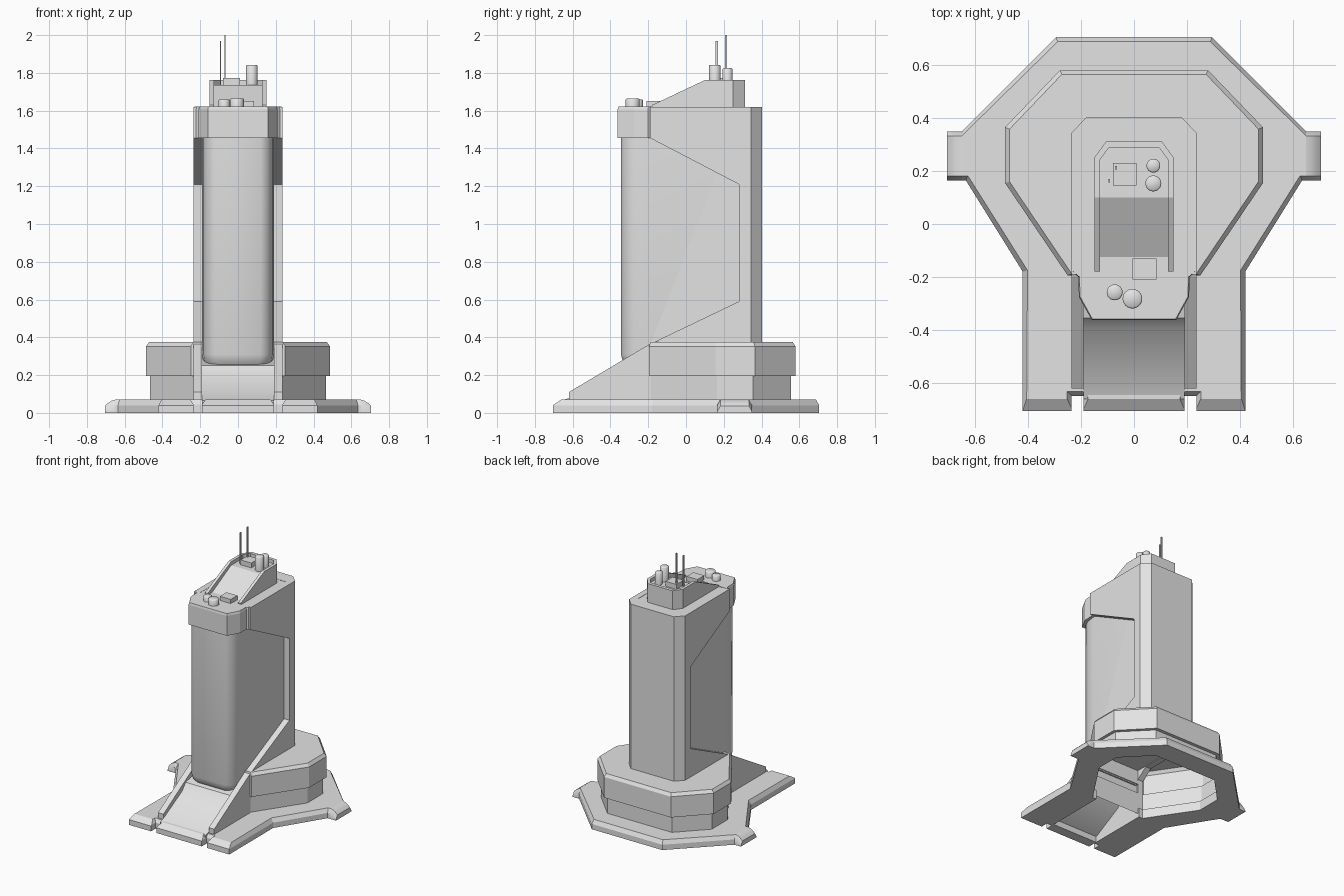
import bpy, bmesh
from math import radians

cube = bpy.data.objects.get("Cube")
if cube:
    bpy.data.objects.remove(cube, do_unlink=True)

grey = bpy.data.materials.new("light_grey")
grey.use_nodes = True
COLOUR = (0.77, 0.77, 0.77, 1)
grey.diffuse_color = COLOUR
grey.node_tree.nodes["Principled BSDF"].inputs["Base Color"].default_value = COLOUR


def finish(name, bm, smooth=None):
    bmesh.ops.recalc_face_normals(bm, faces=bm.faces)
    mesh = bpy.data.meshes.new(name)
    bm.to_mesh(mesh)
    bm.free()
    mesh.materials.append(grey)
    ob = bpy.data.objects.new(name, mesh)
    bpy.context.collection.objects.link(ob)
    if smooth:
        bpy.ops.object.select_all(action='DESELECT')
        ob.select_set(True)
        bpy.context.view_layer.objects.active = ob
        bpy.ops.object.shade_smooth_by_angle(angle=radians(smooth))
    return ob


def loft(name, rings, smooth=None, bottom=True):
    """Skin equal-length rings of 3D points and cap the ends."""
    bm = bmesh.new()
    rows = [[bm.verts.new(p) for p in ring] for ring in rings]
    n = len(rows[0])
    for a, b in zip(rows, rows[1:]):
        for i in range(n):
            j = (i + 1) % n
            bm.faces.new((a[i], a[j], b[j], b[i]))
    if bottom:
        bm.faces.new(rows[0])
    bm.faces.new(rows[-1])
    return finish(name, bm, smooth)


def mirrored(half):
    return half + [(-x, y) for x, y in reversed(half)]


def at(plan, z, s=1.0, cy=0.0):
    return [(x * s, cy + (y - cy) * s, z) for x, y in plan]


def extrude_x(name, profile, x0, x1, smooth=None):
    return loft(name, [[(x, y, z) for y, z in profile] for x in (x0, x1)], smooth)


def box(name, x0, x1, y0, y1, z0, z1):
    plan = [(x0, y0), (x1, y0), (x1, y1), (x0, y1)]
    return loft(name, [at(plan, z0), at(plan, z1)])


def vent(name, x, y, r, z0, z1):
    bm = bmesh.new()
    bmesh.ops.create_cone(bm, cap_ends=True, segments=24, radius1=r, radius2=r, depth=z1 - z0)
    rim = [e for e in bm.edges if all(v.co.z > 0 for v in e.verts)]
    bmesh.ops.bevel(bm, geom=rim, offset=0.005, segments=1, affect='EDGES')
    bmesh.ops.translate(bm, verts=bm.verts, vec=(x, y, (z0 + z1) / 2))
    return finish(name, bm, 50)


def cut(ob, cutter):
    mod = ob.modifiers.new("cut", 'BOOLEAN')
    mod.operation = 'DIFFERENCE'
    mod.solver = 'EXACT'
    mod.object = cutter
    bpy.ops.object.select_all(action='DESELECT')
    ob.select_set(True)
    bpy.context.view_layer.objects.active = ob
    bpy.ops.object.modifier_apply(modifier=mod.name)
    bpy.data.objects.remove(cutter, do_unlink=True)


# Base plate with bevelled rim
rim = mirrored([(0.42, -0.705), (0.42, -0.18), (0.635, 0.165), (0.65, 0.165),
                (0.65, 0.35), (0.295, 0.705)])
rim_top = mirrored([(0.405, -0.66), (0.402, -0.175), (0.627, 0.182), (0.65, 0.182),
                    (0.65, 0.333), (0.288, 0.688)])
plate = loft("base_plate", [at(rim, 0), at(rim, 0.04), at(rim_top, 0.07)])

# Drum outlines
drum_low = mirrored([(0.23, -0.185), (0.465, 0.165), (0.465, 0.355), (0.27, 0.555)])
drum_up = mirrored([(0.25, -0.195), (0.487, 0.155), (0.487, 0.365), (0.28, 0.58)])
drum_top = mirrored([(0.235, -0.188), (0.47, 0.16), (0.47, 0.358), (0.272, 0.565)])

# Openings in the plate: hollow underside, ramp channel, flared notches
cut(plate, loft("cutter", [at(drum_low, -0.1, 0.97, 0.2), at(drum_low, 0.2, 0.97, 0.2)]))
cut(plate, box("cutter", -0.19, 0.19, -0.63, -0.1, -0.1, 0.2))
for s in (-1, 1):
    low = [(0.19, -0.8), (0.235, -0.8), (0.235, -0.65), (0.19, -0.65)]
    high = [(0.172, -0.8), (0.253, -0.8), (0.253, -0.632), (0.172, -0.632)]
    rings = [at(low, -0.1), at(low, 0.045), at(high, 0.071), at(high, 0.2)]
    cut(plate, loft("cutter", [[(s * x, y, z) for x, y, z in r] for r in rings]))

# Wing tips whose tops curve down at the ends
for side, s in (("left", 1), ("right", -1)):
    loft(side + "_wing_tip", [[(s * x, 0.165, 0), (s * x, 0.165, z - 0.028), (s * x, 0.182, z),
                               (s * x, 0.333, z), (s * x, 0.35, z - 0.028), (s * x, 0.35, 0)]
                              for x, z in ((0.65, 0.07), (0.67, 0.064), (0.69, 0.051), (0.705, 0.036))], 40)

# Drum, a stepped shell open underneath
loft("drum", [at(drum_low, 0.03), at(drum_low, 0.195), at(drum_up, 0.195),
              at(drum_up, 0.352), at(drum_top, 0.375)], bottom=False)

# Front ramp sheet
ramp = [(-0.66, 0.065), (-0.62, 0.078), (-0.395, 0.2), (-0.355, 0.25), (-0.18, 0.29)]
under = [(y, z - 0.03) for y, z in reversed(ramp)]
extrude_x("front_ramp", ramp + under, -0.19, 0.19, 30)

# Side walls, each one piece with its sloping fin and panel recess
wall = [(-0.62, 0.0), (-0.62, 0.11), (-0.2, 0.36), (0.28, 0.59), (0.28, 1.21),
        (-0.19, 1.455), (-0.19, 1.62), (0.3, 1.62), (0.3, 0.365), (-0.1, 0.365),
        (-0.185, 0.3), (-0.185, 0.0)]
for side, s in (("left", 1), ("right", -1)):
    extrude_x(side + "_side_wall", wall, s * 0.19, s * 0.235)

# Tower core with rounded front corners, stopping at the drum roof behind
core = mirrored([(0.19, 0.3), (0.19, -0.21), (0.182, -0.275), (0.16, -0.325), (0.12, -0.345)])
tower = loft("tower_core", [at(core, 0.25, 0.92), at(core, 0.275, 0.97), at(core, 0.31), at(core, 1.618)], 40)
cut(tower, box("cutter", -0.3, 0.3, -0.185, 0.5, 0.1, 0.37))

# Tower back
back = mirrored([(0.235, 0.3), (0.235, 0.345), (0.18, 0.403)])
loft("tower_back", [at(back, 0.365), at(back, 1.62)])

# Overhanging head, slightly narrower than the side walls
head = mirrored([(0.234, -0.18), (0.21, -0.2), (0.208, -0.275), (0.16, -0.362)])
loft("tower_head", [at(head, 1.455), at(head, 1.605), at(head, 1.621, 0.98, -0.19)])

# Roof enclosure: sloping parapet around an inner ramp and deck
outer = mirrored([(0.15, -0.18), (0.15, 0.1), (0.15, 0.25), (0.105, 0.312)])
inner = mirrored([(0.128, -0.18), (0.128, 0.1), (0.128, 0.243), (0.095, 0.288)])


def parapet_z(y):
    return min(1.762, 1.62 + (y + 0.2) * 0.473)


loft("roof_parapet", [[(ox, oy, 1.61), (ox, oy, parapet_z(oy)), (ix, iy, parapet_z(oy)), (ix, iy, 1.61)]
                      for (ox, oy), (ix, iy) in zip(outer, inner)])
deck = mirrored([(0.128, 0.1), (0.128, 0.243), (0.095, 0.288)])
loft("roof_deck", [at(deck, 1.61), at(deck, 1.735)])
extrude_x("roof_ramp", [(-0.13, 1.615), (0.1, 1.735), (0.1, 1.615)], -0.128, 0.128)

# Roof equipment
box("antenna_box", -0.08, 0.01, 0.145, 0.23, 1.73, 1.772)
box("front_hatch", -0.005, 0.085, -0.21, -0.13, 1.61, 1.652)
vent("tall_vent", 0.073, 0.153, 0.03, 1.73, 1.843)
vent("short_vent", 0.073, 0.22, 0.026, 1.73, 1.825)
vent("small_front_vent", -0.073, -0.258, 0.03, 1.61, 1.66)
vent("large_front_vent", -0.006, -0.282, 0.037, 1.61, 1.665)
box("tall_antenna", -0.071, -0.065, 0.206, 0.218, 1.73, 2.0)
box("short_antenna", -0.096, -0.09, 0.157, 0.169, 1.73, 1.97)
